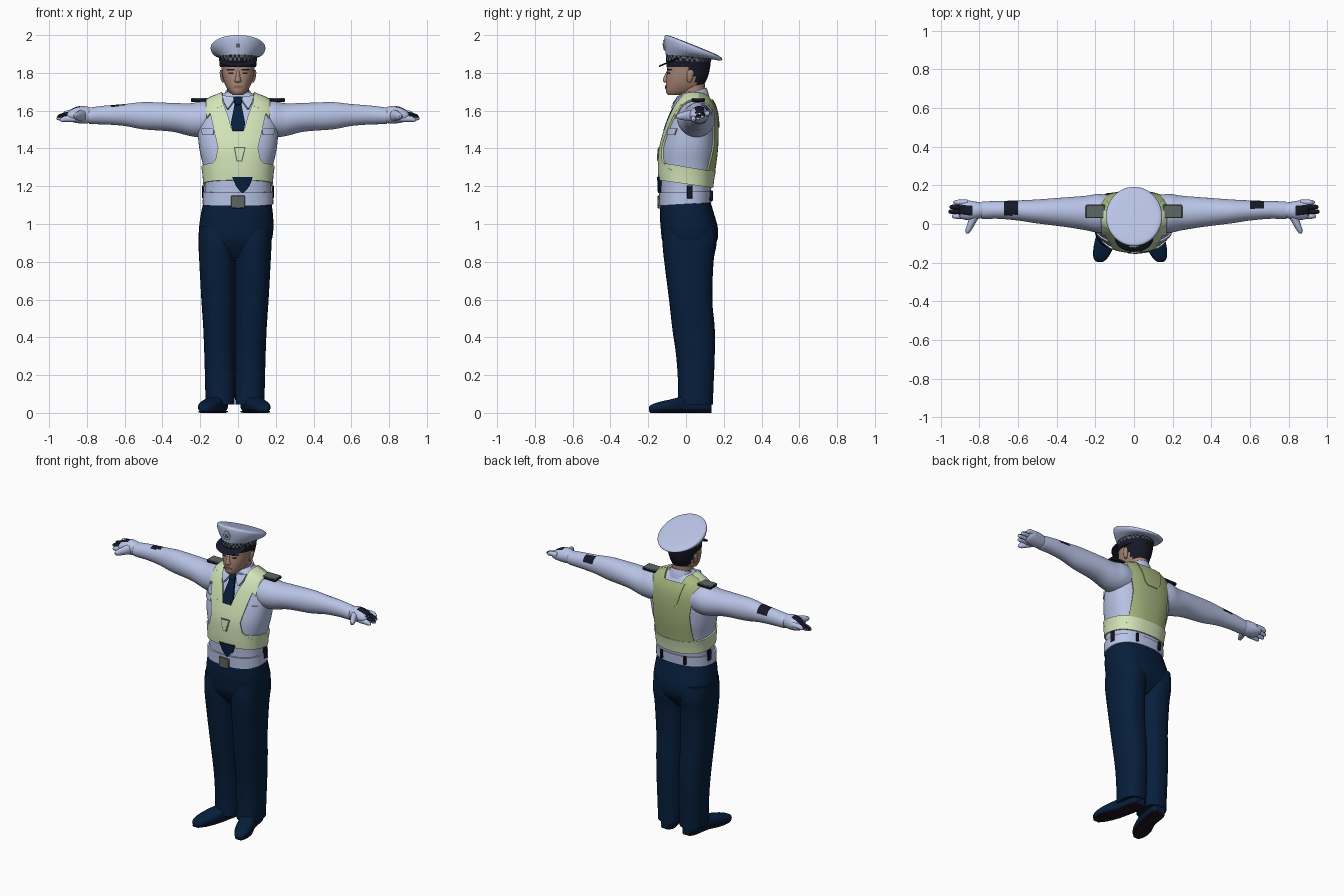
import bpy, bmesh, math
from mathutils import Vector
from mathutils.bvhtree import BVHTree

cube = bpy.data.objects.get("Cube")
if cube:
    bpy.data.objects.remove(cube)


def material(name, r, g, b):
    m = bpy.data.materials.new(name)
    m.use_nodes = True
    m.diffuse_color = (r, g, b, 1)
    bsdf = m.node_tree.nodes["Principled BSDF"]
    bsdf.inputs["Base Color"].default_value = (r, g, b, 1)
    bsdf.inputs["Roughness"].default_value = 0.8
    return m


SHIRT = material("pale_blue_cloth", 0.48, 0.55, 0.79)
NAVY = material("navy_cloth", 0.002, 0.013, 0.044)
VEST = material("pale_green", 0.65, 0.78, 0.48)
MESH = material("olive_green", 0.38, 0.47, 0.21)
SKIN = material("skin", 0.39, 0.235, 0.18)
LIPS = material("lips", 0.27, 0.12, 0.10)
BLACK = material("black", 0.008, 0.009, 0.02)
GREY = material("grey_metal", 0.11, 0.135, 0.13)
SOLE = material("dark_sole", 0.012, 0.006, 0.012)

trees = {}


def finish(name, bm, mats, rule=None):
    """Turn a bmesh into an object; rule(centre, normal) picks a material."""
    if rule:
        for f in bm.faces:
            f.material_index = rule(f.calc_center_median(), f.normal)
    trees[name] = BVHTree.FromBMesh(bm)
    me = bpy.data.meshes.new(name)
    bm.to_mesh(me)
    bm.free()
    ob = bpy.data.objects.new(name, me)
    bpy.context.collection.objects.link(ob)
    for m in mats:
        me.materials.append(m)
    bpy.context.view_layer.objects.active = ob
    ob.select_set(True)


def spline(rings, sub):
    """Catmull-Rom interpolation between cross-sections."""
    out = []
    for i in range(len(rings) - 1):
        p = [rings[max(0, min(len(rings) - 1, i + k))] for k in (-1, 0, 1, 2)]
        for s in range(sub):
            t = s / sub
            out.append([0.5 * (2 * b + (c - a) * t + (2 * a - 5 * b + 4 * c - d) * t * t
                        + (3 * b - a - 3 * c + d) * t ** 3) for a, b, c, d in zip(*p)])
    return out + [rings[-1]]


def zr(z, rx, y0, y1, cx=0, tilt=0):
    """Horizontal cross-section from half width and front/back limits."""
    return (z, cx, (y0 + y1) / 2, rx, (y1 - y0) / 2, tilt)


def loft(name, rings, mats, axis="z", side=1, shift=0, sides=32, power=2.0, sub=3, rule=None):
    bm = bmesh.new()
    loops = []
    for t, a, b, ra, rb, *tilt in spline(rings, sub):
        loop = []
        for k in range(sides):
            ang = math.tau * k / sides
            c, s = [math.copysign(abs(v) ** (2 / power), v) for v in (math.cos(ang), math.sin(ang))]
            u, v = a + ra * c, b + rb * s
            w = t + (tilt[0] * rb * s if tilt else 0)
            x, y, z = {"z": (u, v, w), "x": (w, u, v), "y": (u, w, v)}[axis]
            loop.append(bm.verts.new((side * x + shift, y, z)))
        loops.append(loop)
    for l0, l1 in zip(loops, loops[1:]):
        for k in range(sides):
            j = (k + 1) % sides
            bm.faces.new((l0[k], l0[j], l1[j], l1[k]))
    bm.faces.new(loops[0])
    bm.faces.new(loops[-1])
    bmesh.ops.recalc_face_normals(bm, faces=bm.faces)
    finish(name, bm, mats, rule)


def patch(name, target, rows, mat, view="front", offset=0.008, side=1, cols=10, sub=5):
    """Cloth panel draped on a part; rows are (height or depth, x0, x1)."""
    ray = Vector({"front": (0, 1, 0), "back": (0, -1, 0), "top": (0, 0, -1)}[view])
    fine = [[a + (b - a) * s / sub for a, b in zip(r, q)]
            for r, q in zip(rows, rows[1:]) for s in range(sub)] + [rows[-1]]
    bm = bmesh.new()
    grid = []
    for i in range(-1, len(fine) + 1):
        v, x0, x1 = fine[max(0, min(len(fine) - 1, i))]
        line = []
        for j in range(-1, cols + 2):
            x = side * (x0 + (x1 - x0) * max(0, min(cols, j)) / cols)
            start = Vector((x, v, 3) if view == "top" else (x, -3 * ray.y, v))
            hit, normal, _, _ = trees[target].ray_cast(start, ray)
            if hit is None:
                near = start + ray * (1.35 if view == "top" else 3)
                hit, normal, _, _ = trees[target].find_nearest(near)
            rim = i in (-1, len(fine)) or j in (-1, cols + 1)
            line.append(bm.verts.new(hit + normal * (-0.002 if rim else offset)))
        grid.append(line)
    for a, b in zip(grid, grid[1:]):
        for j in range(len(a) - 1):
            bm.faces.new((a[j], a[j + 1], b[j + 1], b[j]))
    bmesh.ops.remove_doubles(bm, verts=bm.verts, dist=0.00001)
    bmesh.ops.recalc_face_normals(bm, faces=bm.faces)
    if sum(f.normal.dot(ray) * f.calc_area() for f in bm.faces) > 0:
        bmesh.ops.reverse_faces(bm, faces=bm.faces)
    finish(name, bm, [mat])


def box(name, centre, size, mats, rule=None):
    bm = bmesh.new()
    bmesh.ops.create_cube(bm, size=1)
    bmesh.ops.scale(bm, vec=size, verts=bm.verts)
    bmesh.ops.translate(bm, vec=centre, verts=bm.verts)
    bmesh.ops.bevel(bm, geom=bm.edges[:], offset=min(size) * 0.2, segments=1, affect="EDGES")
    bm.normal_update()
    finish(name, bm, mats, rule)


# Shirt body, neck and collar
loft("shirt_body", [zr(1.09, .178, -.13, .125), zr(1.2, .176, -.135, .135), zr(1.3, .184, -.138, .148),
                    zr(1.4, .205, -.132, .16), zr(1.5, .213, -.105, .163), zr(1.58, .205, -.075, .157),
                    zr(1.63, .185, -.05, .142), zr(1.66, .15, -.03, .125), zr(1.685, .09, -.025, .11),
                    zr(1.7, .06, -.01, .1)], [SHIRT], sides=64, power=2.4, sub=5)
loft("neck", [zr(1.62, .06, -.02, .1), zr(1.74, .058, -.03, .1)], [SKIN])
loft("collar", [zr(1.64, .088, -.045, .125, 0, .3), zr(1.67, .078, -.04, .118, 0, .33),
                zr(1.697, .068, -.035, .108, 0, .35)], [SHIRT])

# Vest: waist band, bib and back panel
loft("vest_band", [zr(1.212, .185, -.146, .144, 0, -.14), zr(1.26, .188, -.149, .15, 0, -.15),
                   zr(1.302, .194, -.148, .157, 0, -.17)], [VEST], sides=64, power=2.4)
patch("vest_bib", "shirt_body", [(1.28, -.17, .17), (1.34, -.115, .115), (1.4, -.103, .103),
                                 (1.5, -.125, .125)], VEST, offset=.011, cols=20)
patch("vest_back_panel", "shirt_body", [(1.24, -.14, .14), (1.3, -.135, .135), (1.45, -.128, .128),
                                        (1.58, -.145, .145), (1.645, -.155, .155)], MESH, "back", .01, cols=20)
patch("vest_back_flap", "shirt_body", [(1.51, -.035, .035), (1.53, -.055, .055), (1.65, -.085, .085)],
      MESH, "back", .015)
patch("vest_badge", "shirt_body", [(1.33, -.008, .022), (1.405, -.022, .04)], GREY, offset=.014)
patch("vest_badge_face", "shirt_body", [(1.336, -.003, .017), (1.399, -.015, .033)], VEST, offset=.017)

# Tie
patch("tie_blade", "shirt_body", [(1.49, -.03, .03), (1.53, -.037, .037), (1.64, -.016, .016)], NAVY, offset=.013)
patch("tie_knot", "shirt_body", [(1.625, -.016, .016), (1.668, -.026, .026)], NAVY, offset=.022)
patch("tie_tip", "shirt_body", [(1.165, .018, .028), (1.2, -.01, .058), (1.25, -.03, .075)], NAVY, offset=.016)

# Trousers seat, belt and buckle
loft("trouser_seat", [zr(1.12, .179, -.133, .128, -.003), zr(1.05, .191, -.138, .15, -.006),
                      zr(.97, .197, -.133, .17, -.01), zr(.9, .188, -.122, .16, -.015),
                      zr(.82, .14, -.07, .1, -.016)], [NAVY], power=2.5)
loft("belt", [zr(1.105, .187, -.142, .135, 0, .06), zr(1.17, .186, -.144, .139, 0, .02)], [SHIRT],
     sides=48, power=2.4)
box("belt_buckle", (0, -.14, 1.117), (.075, .022, .07), [GREY])
for x in (.085, -.085):
    box("back_belt_keeper", (x, .134, 1.15), (.018, .018, .055), [BLACK])

# Head, face and hair
loft("head", [zr(1.683, .028, -.095, -.02), zr(1.7, .046, -.106, .05), zr(1.73, .065, -.107, .09),
              zr(1.77, .079, -.105, .112), zr(1.81, .086, -.1, .124), zr(1.85, .089, -.097, .126),
              zr(1.88, .08, -.08, .11)], [SKIN, BLACK], power=2.3, sub=4,
     rule=lambda c, n: int(c.z > 1.72 and c.y > (.05 if c.z < 1.78 else .012)))
loft("nose", [zr(1.748, .012, -.112, -.08), zr(1.757, .019, -.122, -.08), zr(1.775, .013, -.119, -.08),
              zr(1.815, .008, -.1, -.08)], [SKIN], sides=16)
patch("lips", "head", [(1.718, -.018, .018), (1.725, -.026, .026), (1.732, -.018, .018)], LIPS, offset=.003)

# Peaked cap: checkered band, peak, sloping crown, badge
loft("cap_band", [zr(1.83, .096, -.103, .128), zr(1.862, .099, -.105, .131, 0, -.03),
                  zr(1.875, .1, -.106, .134, 0, -.06), zr(1.89, .101, -.107, .137, 0, -.1)],
     [BLACK, GREY], sides=60, sub=1,
     rule=lambda c, n: int(c.z > 1.856 and (int((math.atan2(c.y - .014, c.x) + 7) * 30 / math.pi)
                                             + int(c.z - .06 * (.014 - c.y) > 1.873)) % 2 == 0))
loft("cap_peak", [zr(1.861, .096, -.14, 0, 0, .42), zr(1.865, .1, -.144, 0, 0, .42),
                  zr(1.87, .096, -.14, 0, 0, .42)], [BLACK])
loft("cap_crown", [zr(1.885, .1, -.107, .137, 0, -.1), zr(1.905, .132, -.114, .174, 0, -.28),
                   zr(1.925, .144, -.115, .191, 0, -.37), zr(1.939, .142, -.11, .188, 0, -.4),
                   zr(1.947, .12, -.088, .162, 0, -.4), zr(1.95, .05, -.02, .09, 0, -.4)], [SHIRT], sides=48)
patch("cap_badge", "cap_crown", [(1.92, -.014, .014), (1.945, -.025, .025), (1.975, -.01, .01)], SHIRT, offset=.007)
patch("cap_badge_centre", "cap_crown", [(1.935, -.009, .009), (1.955, -.009, .009)], GREY, offset=.009)

for s, label in ((1, "left"), (-1, "right")):
    # Vest straps
    patch(label + "_vest_strap", "shirt_body", [(1.5, .033, .125), (1.58, .055, .143), (1.64, .08, .16)],
          VEST, offset=.011, side=s)
    patch(label + "_front_shoulder_strap", "shirt_body", [(-.05, .078, .162), (.065, .085, .165)],
          VEST, "top", .011, s)
    patch(label + "_back_shoulder_strap", "shirt_body", [(.06, .085, .165), (.135, .06, .158)],
          MESH, "top", .01, s)
    # Collar wing, pocket and face details
    patch(label + "_collar_wing", "shirt_body", [(1.605, .05, .056), (1.64, .025, .075), (1.672, .012, .08)],
          SHIRT, offset=.02, side=s)
    patch(label + "_pocket_flap", "shirt_body", [(1.47, .13, .185), (1.505, .125, .188)], SHIRT, offset=.008, side=s)
    patch(label + "_eyebrow", "head", [(1.813, .018, .056), (1.82, .018, .06)], BLACK, offset=.003, side=s)
    patch(label + "_eye", "head", [(1.794, .024, .05), (1.801, .024, .05)], BLACK, offset=.002, side=s)
    loft(label + "_ear", [zr(1.75, .006, .01, .025, .078), zr(1.768, .01, .005, .035, .082),
                          zr(1.8, .01, .005, .042, .087), zr(1.815, .006, .015, .035, .088)],
         [SKIN], side=s, sides=12)
    box(label + "_epaulette", (s * .2, .065, 1.657), (.1, .07, .02), [GREY, BLACK],
        lambda c, n: int(n.z < .5))
    box(label + "_belt_keeper", (s * .184, .02, 1.17), (.012, .03, .07), [BLACK])

    # Sleeve with a dark forearm patch, larger on the right
    loft(label + "_sleeve", [(.1, .055, 1.555, .09, .085), (.18, .055, 1.556, .1, .096),
                             (.25, .057, 1.552, .089, .087), (.35, .061, 1.565, .077, .076),
                             (.5, .065, 1.573, .062, .072), (.6, .07, 1.577, .052, .058),
                             (.7, .073, 1.577, .046, .05), (.78, .071, 1.573, .045, .044),
                             (.79, .071, 1.573, .04, .038)], [SHIRT, BLACK], "x", s, sides=40, sub=7,
         rule=lambda c, n: int(.605 < abs(c.x) < .675 and n.z > .25 and c.y > (.08 if c.x > 0 else .045)))

    # Gloved hand
    loft(label + "_palm", [(.77, .072, 1.575, .036, .038), (.81, .07, 1.578, .044, .046),
                           (.85, .07, 1.578, .051, .044), (.89, .074, 1.574, .048, .03),
                           (.905, .076, 1.572, .035, .015)], [SHIRT, BLACK], "x", s, sides=24,
         rule=lambda c, n: int(abs(c.x) > .84 and n.z > .4 and .05 < c.y < .1))
    for i, tip in enumerate((.942, .96, .955, .935)):
        y, z = .04 + .024 * i, 1.557 + .009 * i
        loft(label + "_finger", [(.86, y, z, .014, .017), (.91, y, z, .0135, .016),
                                 (tip - .01, y, z - .005, .011, .012), (tip, y, z - .007, .004, .004)],
             [SHIRT, BLACK], "x", s, sides=12,
             rule=lambda c, n: int(n.z > .2 and .05 < c.y < .1))
    loft(label + "_thumb", [(.05, .82, 1.575, .028, .034), (0, .842, 1.573, .02, .025),
                            (-.035, .858, 1.57, .015, .017), (-.05, .861, 1.57, .006, .006)],
         [SHIRT], "y", s, sides=12)

    # Trouser leg
    loft(label + "_trouser_leg", [zr(.99, .09, -.115, .155, .1), zr(.9, .096, -.124, .162, .097),
                                  zr(.8, .095, -.115, .146, .094),
                                  zr(.6, .09, -.09, .139, .088), zr(.45, .084, -.073, .152, .084),
                                  zr(.3, .081, -.052, .152, .081), zr(.15, .079, -.042, .146, .079),
                                  zr(.045, .077, -.045, .142, .079)], [NAVY], side=s, shift=-.016, power=2.4, sub=5)
    # Shoe and sole
    loft(label + "_shoe", [(.135, .078, .036, .03, .03), (.1, .08, .041, .047, .038), (0, .098, .046, .05, .043),
                           (-.08, .126, .038, .055, .034), (-.15, .146, .03, .046, .026),
                           (-.185, .155, .023, .03, .019), (-.197, .157, .019, .012, .01)],
         [NAVY], "y", s, -.02, power=2.7)
    loft(label + "_sole", [(.135, .078, .006, .028, .006), (.1, .08, .006, .046, .006), (0, .098, .006, .045, .006),
                           (-.08, .126, .006, .054, .006), (-.15, .146, .006, .044, .006),
                           (-.19, .156, .006, .022, .006)], [SOLE], "y", s, -.02, power=4)

bpy.ops.object.shade_smooth_by_angle(angle=math.radians(40))
